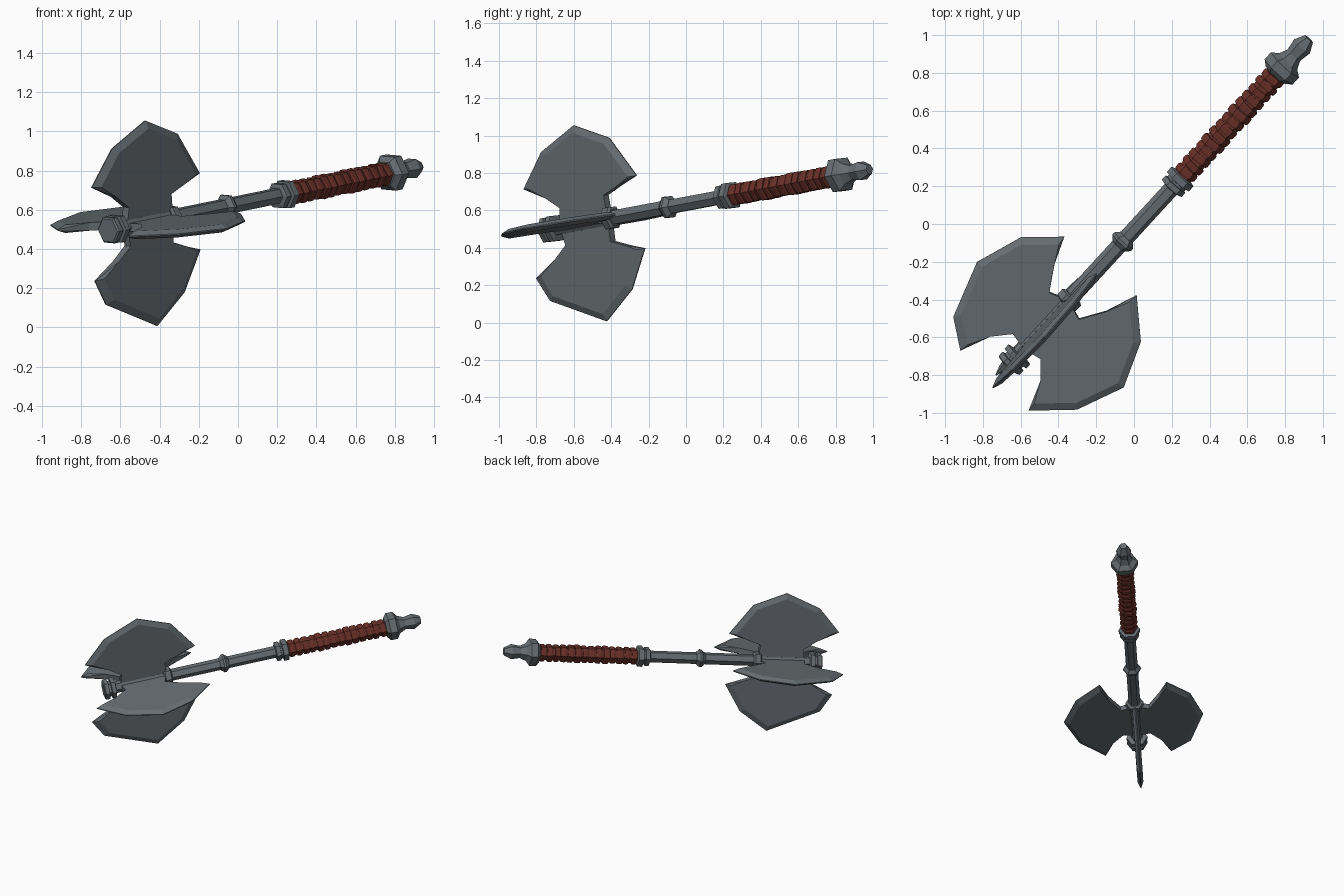
import bpy, bmesh, math, random
from mathutils import Vector, Matrix

if "Cube" in bpy.data.objects:
    bpy.data.objects.remove(bpy.data.objects["Cube"])

random.seed(4)


def material(name, rgb):
    m = bpy.data.materials.new(name)
    m.diffuse_color = (*rgb, 1)
    m.use_nodes = True
    m.node_tree.nodes["Principled BSDF"].inputs["Base Color"].default_value = m.diffuse_color
    return m


STEEL = material("grey_steel", (0.135, 0.155, 0.17))
LEATHER = material("brown_leather", (0.145, 0.03, 0.021))

# Axe frame: local Z runs along the shaft to the pommel, origin at the collar
axis = Vector((0.670, 0.730, 0.137)).normalized()
side0 = axis.cross(Vector((0, 0, 1))).normalized()
up0 = side0.cross(axis)
roll = math.radians(4)
side = side0 * math.cos(roll) - up0 * math.sin(roll)
up = up0 * math.cos(roll) + side0 * math.sin(roll)
FRAME = Matrix((side, -up, axis)).transposed().to_4x4()
FRAME.translation = (0.23, 0.222, 0.677)


def finish(name, bm, mat):
    bmesh.ops.recalc_face_normals(bm, faces=bm.faces)
    me = bpy.data.meshes.new(name)
    bm.to_mesh(me)
    bm.free()
    me.materials.append(mat)
    ob = bpy.data.objects.new(name, me)
    ob.matrix_world = FRAME
    bpy.context.collection.objects.link(ob)
    return ob


def hex_loft(bm, profile, tilt=Matrix()):
    """Six-sided turned solid from (position along shaft, radius) pairs."""
    mid = (profile[0][0] + profile[-1][0]) / 2
    rings = []
    for t, r in profile:
        ring = []
        for i in range(6):
            a = i * math.pi / 3
            p = tilt @ Vector((r * math.cos(a), r * math.sin(a), t - mid))
            ring.append(bm.verts.new(p + Vector((0, 0, mid))))
        rings.append(ring)
    for a, b in zip(rings, rings[1:]):
        for i in range(6):
            j = (i + 1) % 6
            bm.faces.new((a[i], a[j], b[j], b[i]))
    bm.faces.new(rings[0])
    bm.faces.new(rings[-1])


def turned(name, profile, mat=STEEL):
    bm = bmesh.new()
    hex_loft(bm, profile)
    return finish(name, bm, mat)


# Shaft and its fittings
turned("shaft", [(-1.31, 0.043), (0.80, 0.043)])
turned("head_cap", [(-1.335, 0.066), (-1.328, 0.075), (-1.30, 0.075), (-1.298, 0.058),
                    (-1.282, 0.058), (-1.28, 0.078), (-1.25, 0.078), (-1.245, 0.05)])
turned("neck_ring", [(-0.885, 0.05), (-0.875, 0.066), (-0.835, 0.066), (-0.825, 0.05)])
turned("middle_ring", [(-0.465, 0.044), (-0.44, 0.066), (-0.425, 0.066), (-0.40, 0.044)])
turned("grip_collar", [(-0.05, 0.055), (-0.045, 0.07), (-0.015, 0.07), (-0.012, 0.06),
                       (0.0, 0.06), (0.003, 0.078), (0.04, 0.078), (0.046, 0.06)])
turned("pommel", [(0.775, 0.07), (0.80, 0.10), (0.85, 0.10), (0.875, 0.065),
                  (0.92, 0.045), (0.985, 0.056), (1.04, 0.028)])

# Leather grip: core plus slightly uneven wraps
turned("grip_core", [(0.04, 0.054), (0.78, 0.054)], LEATHER)
bm = bmesh.new()
WRAPS = 14
pitch = 0.735 / WRAPS
for i in range(WRAPS):
    t = 0.045 + pitch * (i + 0.5)
    h = pitch * random.uniform(0.36, 0.44)
    r = random.uniform(0.062, 0.069)
    tilt = (Matrix.Rotation(random.uniform(-0.12, 0.12), 4, 'X')
            @ Matrix.Rotation(random.uniform(-0.1, 0.1), 4, 'Y'))
    hex_loft(bm, [(t - h, r - 0.005), (t - h * 0.6, r), (t + h * 0.6, r), (t + h, r - 0.005)], tilt)
finish("grip_wraps", bm, LEATHER)


def blade(name, direction, edge, neck):
    """Flat blade with a sharp bevelled cutting edge; points are (along, out)."""
    out = Vector(direction)
    across = Vector((0, 0, 1)).cross(out)
    half = 0.021
    bm = bmesh.new()

    def vert(p, w):
        return bm.verts.new(Vector((0, 0, p[0])) + out * p[1] + across * w)

    centre = Vector((-1.02, 0.2))
    inner = [centre + (Vector(p) - centre) * 0.88 for p in edge] + [Vector(p) for p in neck]
    sharp = [[vert(p, s * 0.003) for p in edge] for s in (1, -1)]
    flat = [[vert(p, s * half) for p in inner] for s in (1, -1)]
    n, m = len(edge), len(inner)
    for k in (0, 1):
        bm.faces.new(flat[k])
        for i in range(n - 1):                     # bevel bands
            bm.faces.new((flat[k][i], flat[k][i + 1], sharp[k][i + 1], sharp[k][i]))
        bm.faces.new((flat[k][n - 1], flat[k][n], sharp[k][n - 1]))
        bm.faces.new((flat[k][m - 1], flat[k][0], sharp[k][0]))
    for i in range(n - 1):                         # cutting edge
        bm.faces.new((sharp[0][i], sharp[0][i + 1], sharp[1][i + 1], sharp[1][i]))
    for i in range(n, m - 1):                      # neck sides
        bm.faces.new((flat[0][i], flat[0][i + 1], flat[1][i + 1], flat[1][i]))
    bm.faces.new((sharp[0][n - 1], flat[0][n], flat[1][n], sharp[1][n - 1]))
    bm.faces.new((sharp[0][0], flat[0][m - 1], flat[1][m - 1], sharp[1][0]))
    return finish(name, bm, STEEL)


# Four blades around the head
NECK = [(-0.766, 0.186), (-0.895, 0.106), (-0.86, 0.0), (-1.21, 0.0), (-1.19, 0.10), (-1.28, 0.178)]
NECK_V = [(-0.75, 0.165), (-0.865, 0.125), (-0.86, 0.0), (-1.21, 0.0), (-1.19, 0.10), (-1.28, 0.165)]
blade("side_blade_right", (1, 0, 0),
      [(-1.44, 0.238), (-1.263, 0.424), (-1.007, 0.527), (-0.765, 0.43), (-0.595, 0.246)], NECK)
blade("side_blade_left", (-1, 0, 0),
      [(-1.446, 0.244), (-1.337, 0.393), (-1.034, 0.497), (-0.777, 0.413), (-0.622, 0.246)], NECK)
blade("upper_blade", (0, -1, 0),
      [(-1.445, 0.237), (-1.28, 0.415), (-1.02, 0.524), (-0.78, 0.423), (-0.625, 0.198)], NECK_V)
blade("lower_blade", (0, 1, 0),
      [(-1.45, 0.245), (-1.374, 0.377), (-0.993, 0.54), (-0.777, 0.396), (-0.643, 0.193)], NECK_V)
